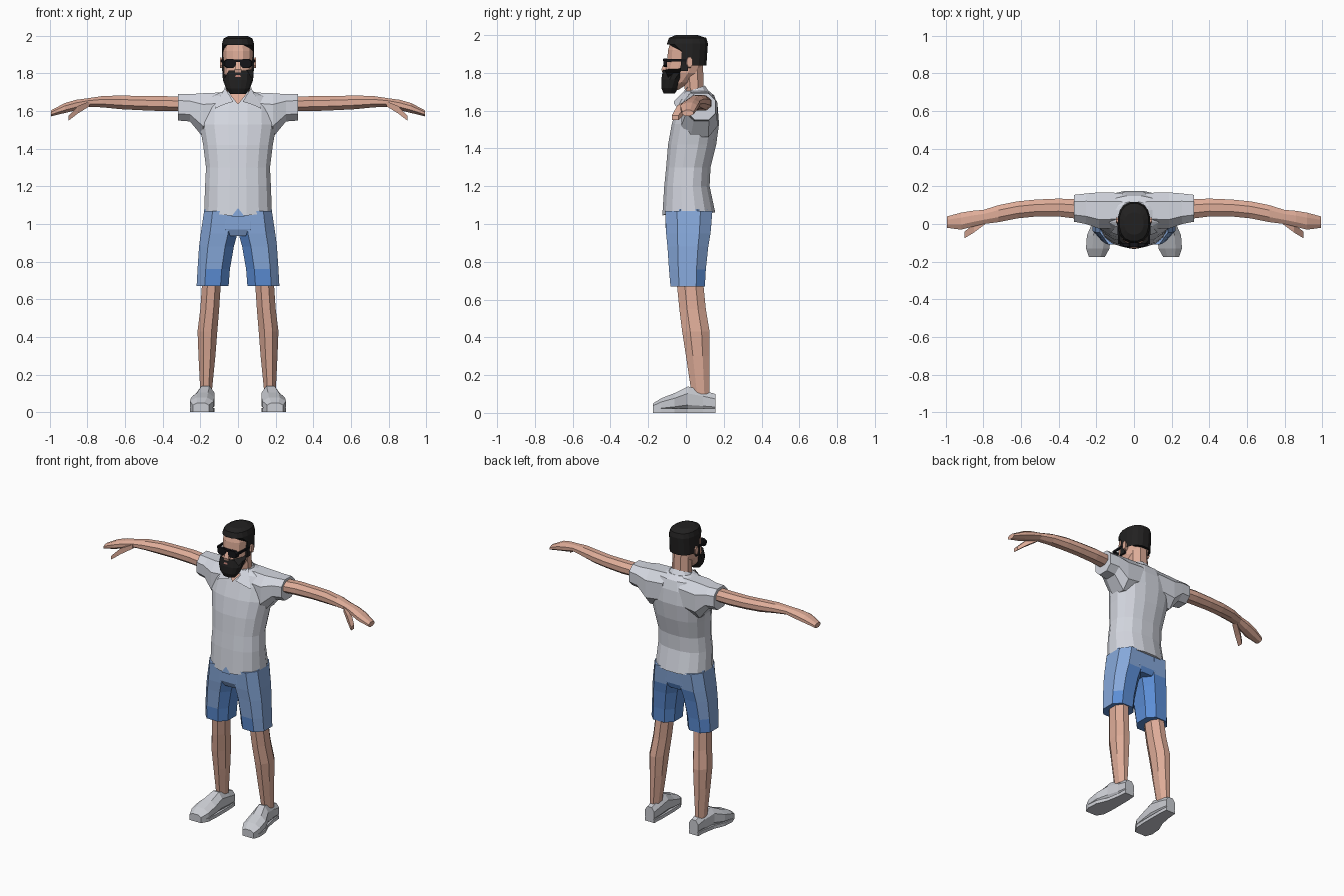
import bpy, bmesh, math
from mathutils import Vector


def colour(name, r, g, b):
    m = bpy.data.materials.new(name)
    lin = [((c / 255 + 0.055) / 1.055) ** 2.4 for c in (r, g, b)]
    m.diffuse_color = (*lin, 1)
    return m


SKIN = colour("skin", 222, 172, 152)
SHIRT = colour("light grey cloth", 212, 215, 224)
BLUE = colour("faded denim", 134, 168, 218)
DEEP = colour("deep denim", 92, 142, 214)
SHOE = colour("pale grey shoe", 202, 204, 210)
BLACK = colour("black hair", 34, 33, 33)
GLASS = colour("dark glass", 20, 20, 24)
LIP = colour("lip", 190, 128, 116)


def finish(name, bm, mats):
    bmesh.ops.recalc_face_normals(bm, faces=bm.faces)
    me = bpy.data.meshes.new(name)
    bm.to_mesh(me)
    bm.free()
    for m in mats:
        me.materials.append(m)
    ob = bpy.data.objects.new(name, me)
    bpy.context.collection.objects.link(ob)
    return ob


def loft(name, axis, rings, mat, n=8, p=1.0, edit=None, caps=True, side=1):
    """Skin rounded rings (pos, amin, amax, bmin, bmax) placed along an axis."""
    bm = bmesh.new()
    loops = []
    for i, (pos, a0, a1, b0, b1) in enumerate(rings):
        loop = []
        for k in range(n):
            t = 2 * math.pi * (k + 0.5) / n
            c, s = (math.copysign(abs(f(t) / math.cos(math.pi / n)) ** p, f(t))
                    for f in (math.cos, math.sin))
            a, b = (a0 + a1 + (a1 - a0) * c) / 2, (b0 + b1 + (b1 - b0) * s) / 2
            co = Vector({"x": (pos, a, b), "y": (a, pos, b), "z": (a, b, pos)}[axis])
            if edit:
                edit(i, co)
            co.x *= side
            loop.append(bm.verts.new(co))
        loops.append(loop)
    for l0, l1 in zip(loops, loops[1:]):
        for k in range(n):
            j = (k + 1) % n
            bm.faces.new((l0[k], l0[j], l1[j], l1[k]))
    if caps:
        bm.faces.new(loops[0])
        bm.faces.new(loops[-1])
    return finish(name, bm, mat if isinstance(mat, list) else [mat])


def pair(name, *args, **kw):
    return [loft(f"{s}_{name}", *args, side=d, **kw) for s, d in (("left", 1), ("right", -1))]


def plate(name, pts, mat, side=1):
    bm = bmesh.new()
    bm.faces.new([bm.verts.new((x * side, y, z)) for x, y, z in pts])
    return finish(name, bm, [mat])


def sym(rows):
    return [(z, -w, w, f, b) for z, w, f, b in rows]


# shirt body, with the hem dipping slightly toward the front middle
def hem(i, co):
    if i == 0 and co.y < -0.05:
        co.z -= 0.02 * (1 - abs(co.x) / 0.18)


loft("shirt_body", "z", sym([
    (1.06, .18, -.125, .155), (1.2, .175, -.115, .125), (1.3, .17, -.105, .13),
    (1.42, .185, -.095, .16), (1.53, .205, -.075, .175), (1.62, .2, -.045, .168),
    (1.68, .15, -.025, .15), (1.705, .08, -.01, .12)]), SHIRT, n=16, p=.85, edit=hem)
plate("shirt_hem_notch", [(-.035, -.13, 1.04), (.035, -.13, 1.04), (0, -.128, 1.085)], BLUE)

# sleeves
pair("sleeve", "x", [(.06, -.02, .165, 1.48, 1.70), (.185, -.025, .168, 1.46, 1.695),
                     (.255, 0, .162, 1.545, 1.69), (.318, .012, .155, 1.55, 1.692)],
     SHIRT, n=8, p=.8)


# collar band, higher at the back, with two pointed flaps and an open neck
def collar_tilt(i, co):
    co.z += .35 * (co.y - .05)


loft("collar_band", "z", sym([(1.66, .095, -.03, .13), (1.715, .068, -.005, .1)]),
     SHIRT, n=12, edit=collar_tilt, caps=False)
plate("open_neck_skin", [(-.045, -.032, 1.69), (.045, -.032, 1.69), (0, -.062, 1.635)], SKIN)
for s, d in (("left", 1), ("right", -1)):
    plate(s + "_collar_flap", [(.07, .01, 1.725), (.125, -.045, 1.612), (.075, -.062, 1.635),
                               (.025, -.064, 1.65)], SHIRT, d)

# arms with flat hands, and thumbs
pair("arm", "x", [
    (.28, .025, .13, 1.60, 1.675), (.40, .04, .135, 1.60, 1.68), (.52, .04, .13, 1.605, 1.68),
    (.62, .03, .12, 1.61, 1.683), (.72, .01, .10, 1.62, 1.68), (.80, 0, .075, 1.623, 1.668),
    (.86, -.015, .07, 1.605, 1.66), (.92, -.03, .06, 1.59, 1.643),
    (.995, -.02, .04, 1.572, 1.603)], SKIN, n=8)
pair("thumb", "x", [(.79, .0, .04, 1.625, 1.652), (.85, -.045, 0, 1.588, 1.628),
                    (.90, -.075, -.04, 1.55, 1.575)], SKIN, n=4)

# shorts: hips and two legs, deeper blue on the hem, inner and rear faces
shorts = pair("shorts_leg", "z", [
    (.67, .05, .22, -.082, .10), (.76, .043, .215, -.09, .105), (.88, .022, .207, -.098, .118),
    (.95, .003, .198, -.105, .13), (1.07, 0, .18, -.11, .14)], [BLUE, DEEP], n=8, p=.8)
shorts.append(loft("shorts_hips", "z", sym([(.935, .10, -.09, .12), (.97, .185, -.107, .132),
                                            (1.08, .178, -.11, .14)]), [BLUE, DEEP], n=12, p=.8))
for ob in shorts:
    for f in ob.data.polygons:
        c, nrm = f.center, f.normal
        outward = nrm.x * (1 if c.x > 0 else -1)
        low = c.z < .76 and not (outward > .5 and c.y < .02)
        rear = nrm.y > .8 and c.z < 1.0
        if low or rear or outward < -.6 or nrm.z < -.5:
            f.material_index = 1

# legs
pair("leg", "z", [(.70, .09, .19, -.05, .09), (.55, .10, .20, -.035, .105),
                  (.43, .11, .215, -.02, .125), (.30, .12, .21, 0, .125),
                  (.10, .14, .20, .03, .125)], SKIN, n=8)

# shoes with thin soles
SHAPE = [(.155, .13, .2, .10), (.09, .125, .205, .12), (.01, .125, .22, .14),
         (-.06, .125, .25, .105), (-.13, .13, .255, .078), (-.175, .155, .24, .05)]
pair("shoe", "y", [(y, a, b, .005, z) for y, a, b, z in SHAPE], SHOE, n=8, p=.9)
pair("sole", "y", [(y, a, b, 0, .022) for y, a, b, z in SHAPE], SHOE, n=4)

# neck and head
loft("neck", "z", sym([(1.62, .07, -.02, .11), (1.70, .06, -.005, .095),
                       (1.84, .058, -.02, .09)]), SKIN, n=8)
loft("head", "z", sym([
    (1.71, .03, -.105, -.04), (1.75, .06, -.11, .02), (1.80, .074, -.11, .075),
    (1.86, .077, -.1, .095), (1.92, .08, -.095, .1), (1.97, .07, -.08, .09)]),
    SKIN, n=12, p=.85)
pair("ear", "x", [(.07, -.005, .03, 1.825, 1.88), (.096, .005, .035, 1.83, 1.885)], SKIN, n=8)
loft("nose", "z", sym([(1.805, .016, -.126, -.09), (1.82, .018, -.13, -.09),
                       (1.87, .008, -.108, -.08)]), SKIN, n=4)


# beard: moustache high, cheeks low, sideburns high
def beard_line(i, co):
    if i == 3:
        co.z = 1.815 if co.y < -.1 else 1.775 if co.y < -.07 else 1.80 if co.y < -.03 else 1.84


loft("beard", "z", sym([(1.69, .042, -.118, -.06), (1.72, .064, -.13, -.04),
                        (1.765, .08, -.131, -.015), (1.8, .083, -.122, .02)]),
     BLACK, n=16, p=.9, edit=beard_line)
pair("sideburn", "z", [(1.81, .07, .086, -.03, .01), (1.94, .07, .086, -.02, .02)], BLACK, n=4)
plate("mouth", [(-.016, -.1335, 1.782), (.016, -.1335, 1.782), (.01, -.1315, 1.793),
                (-.01, -.1315, 1.793)], LIP)


# hair: short fringe in front, long at the back
def hair_line(i, co):
    if i == 0:
        co.z = 1.95 if co.y < -.06 else 1.915 if co.y < .015 else 1.84


loft("hair", "z", sym([(1.9, .086, -.1, .108), (1.955, .086, -.1, .116),
                       (1.985, .077, -.09, .108), (2.0, .05, -.055, .06)]),
     BLACK, n=16, p=.85, edit=hair_line)

# sunglasses
pair("lens", "y", [(-.12, .01, .07, 1.83, 1.876), (-.1, .01, .078, 1.83, 1.876)],
     GLASS, n=8, p=.8)
pair("glasses_arm", "y", [(-.105, .074, .084, 1.858, 1.873), (.015, .08, .09, 1.862, 1.873)],
     GLASS, n=4)
loft("glasses_bridge", "y", [(-.122, -.02, .02, 1.862, 1.874), (-.1, -.02, .02, 1.862, 1.874)],
     GLASS, n=4)
